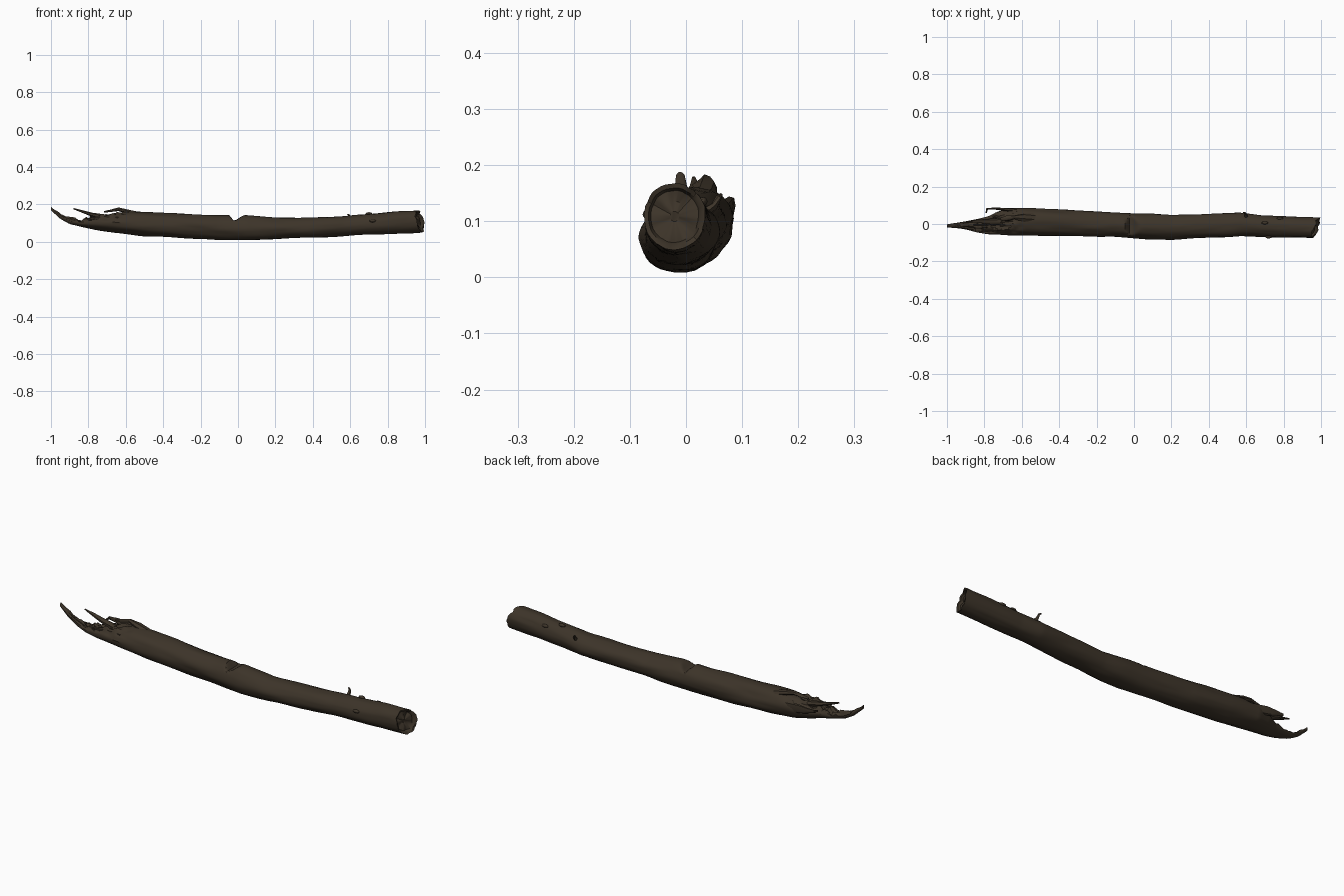
import bpy, bmesh, math, random
from mathutils import Vector, noise

if "Cube" in bpy.data.objects:
    bpy.data.objects.remove(bpy.data.objects["Cube"])

random.seed(4)
bark = bpy.data.materials.new("dark_brown_bark")
bark.diffuse_color = (0.046, 0.034, 0.022, 1)
bark.use_nodes = True
bark.node_tree.nodes["Principled BSDF"].inputs["Base Color"].default_value = bark.diffuse_color

# x, bottom z, top z, min y, max y along the log
STATIONS = [
    (-1.0, .168, .188, -.018, -.002), (-.95, .122, .158, -.022, .006),
    (-.90, .094, .135, -.028, .014), (-.84, .080, .130, -.045, .026),
    (-.78, .068, .145, -.055, .040), (-.73, .058, .152, -.057, .066),
    (-.66, .047, .162, -.060, .086), (-.50, .031, .160, -.063, .082),
    (-.30, .020, .150, -.065, .074), (-.10, .010, .140, -.068, .060),
    (.05, .008, .142, -.081, .053), (.20, .014, .128, -.083, .049),
    (.40, .022, .131, -.074, .054), (.57, .030, .138, -.065, .060),
    (.68, .036, .146, -.070, .046), (.85, .045, .162, -.074, .040),
    (1.0, .049, .168, -.075, .035)]
SIDES, RINGS = 40, 170


def station(x):
    for a, b in zip(STATIONS, STATIONS[1:]):
        if x <= b[0]:
            t = (x - a[0]) / (b[0] - a[0])
            return [p + (q - p) * t for p, q in zip(a[1:], b[1:])]
    return STATIONS[-1][1:]


def make(name, bm):
    bmesh.ops.recalc_face_normals(bm, faces=bm.faces)
    me = bpy.data.meshes.new(name)
    bm.to_mesh(me)
    bm.free()
    me.materials.append(bark)
    ob = bpy.data.objects.new(name, me)
    bpy.context.collection.objects.link(ob)
    bpy.ops.object.select_all(action='DESELECT')
    ob.select_set(True)
    bpy.context.view_layer.objects.active = ob
    bpy.ops.object.shade_smooth_by_angle(angle=math.radians(35))
    return ob


def bridge(bm, a, b):
    n = len(a)
    for i in range(n):
        bm.faces.new((a[i], a[(i + 1) % n], b[(i + 1) % n], b[i]))


# log body: lofted, lumpy, with a notch and a broken left end
bm = bmesh.new()
rings = []
for r in range(RINGS + 1):
    x = -1 + 2 * r / RINGS
    zb, zt, y0, y1 = station(x)
    cy, cz, ry, rz = (y0 + y1) / 2, (zb + zt) / 2, (y1 - y0) / 2, (zt - zb) / 2
    ring = []
    for s in range(SIDES):
        a = 2 * math.pi * s / SIDES
        c, d = math.cos(a), math.sin(a)
        k = 1 + .07 * noise.noise((x * 5, c * 1.2, d * 1.2))
        k += .035 * noise.noise((x * 7, c * 5, d * 5))
        y, z = cy + ry * k * c, cz + rz * k * d
        # notch across the top near the middle
        z = min(z, .108 + abs(x + .02) * (1.3 if x < -.02 else .7) + .05 * max(0, y))
        # splintered top of the broken end
        if x < -.58 and d > 0:
            w = min(1, (-.58 - x) / .15) * d * min(1, (x + 1) / .08)
            z -= w * (.012 + .028 * abs(noise.noise((x * 14, y * 60, 3))))
            z += w * .022 * noise.noise((x * 35, y * 50, 7))
        # slanted ragged sawn end
        end = .975 + .3 * (y + .02) - .2 * (z - .1) + .012 * noise.noise((y * 40, z * 40, 1))
        px = x if x < .9 else .9 + (x - .9) / .1 * (end - .9)
        ring.append(bm.verts.new((px, y, max(z, .001))))
    rings.append(ring)
for a, b in zip(rings, rings[1:]):
    bridge(bm, a, b)
bm.faces.new(rings[0])
# recessed wood at the right end
prev = rings[-1]
mid = sum((v.co for v in prev), Vector()) / SIDES
for f, dx in ((.86, -.004), (.78, -.016), (.45, -.018), (.15, -.016)):
    cur = []
    for v in prev if f == .86 else rings[-1]:
        p = mid.lerp(v.co, f)
        p.x += dx + .008 * noise.noise(p * 45)
        cur.append(bm.verts.new(p))
    bridge(bm, prev, cur)
    prev = cur
bm.faces.new(prev)
make("log_body", bm)


# splinters, bark flap and twig: tapered lofts along a path of (x, y, z, half width, half height)
def splinter(name, path, n=7):
    bm = bmesh.new()
    prev = None
    for i, (x, y, z, w, h) in enumerate(path):
        t = Vector(path[min(i + 1, len(path) - 1)][:3]) - Vector(path[max(i - 1, 0)][:3])
        side = t.cross(Vector((0, 0, 1))).normalized()
        up = side.cross(t).normalized()
        cur = []
        for s in range(n):
            a = 2 * math.pi * s / n
            k = random.uniform(.8, 1.2)
            cur.append(bm.verts.new(Vector((x, y, z)) + side * w * k * math.cos(a) + up * h * k * math.sin(a)))
        if prev:
            bridge(bm, prev, cur)
        else:
            bm.faces.new(cur)
        prev = cur
    bm.faces.new(prev)
    make(name, bm)


splinter("upper_splinter", [(-.70, .012, .128, .022, .018), (-.78, .012, .145, .014, .012),
                            (-.83, .016, .160, .009, .007), (-.88, .014, .177, .003, .003)])
splinter("side_splinter", [(-.62, .070, .115, .012, .025), (-.70, .079, .122, .008, .022),
                           (-.75, .083, .128, .005, .016), (-.79, .079, .134, .004, .006)])
splinter("side_splinter_hook", [(-.75, .083, .132, .004, .008), (-.785, .080, .134, .006, .006),
                                (-.79, .060, .130, .005, .005)])
splinter("bark_flap", [(-.53, .030, .146, .022, .012), (-.59, .034, .160, .022, .012),
                       (-.64, .036, .172, .012, .010), (-.68, .030, .166, .014, .007),
                       (-.715, .026, .160, .006, .005)])
splinter("front_splinter", [(-.64, -.030, .125, .014, .016), (-.72, -.032, .130, .010, .012),
                            (-.79, -.034, .122, .006, .008), (-.83, -.036, .112, .003, .003)])
splinter("tip_splinter", [(-.86, -.028, .105, .010, .012), (-.92, -.018, .126, .007, .007),
                          (-.96, -.012, .150, .005, .004), (-.985, -.008, .160, .002, .002)])
splinter("twig_stub", [(.60, .030, .112, .011, .011), (.597, .050, .128, .007, .007),
                       (.594, .058, .142, .005, .005), (.585, .063, .147, .003, .003)])
# small knots on the bark
for i, (x, y, z) in enumerate([(.72, -.069, .112), (.70, .006, .150), (.78, .030, .135)]):
    bm = bmesh.new()
    bmesh.ops.create_icosphere(bm, subdivisions=2, radius=.012)
    for v in bm.verts:
        v.co = Vector((x, y, z)) + Vector((v.co.x * 1.5, v.co.y * .7, v.co.z * .7))
    make("knot_%d" % (i + 1), bm)
